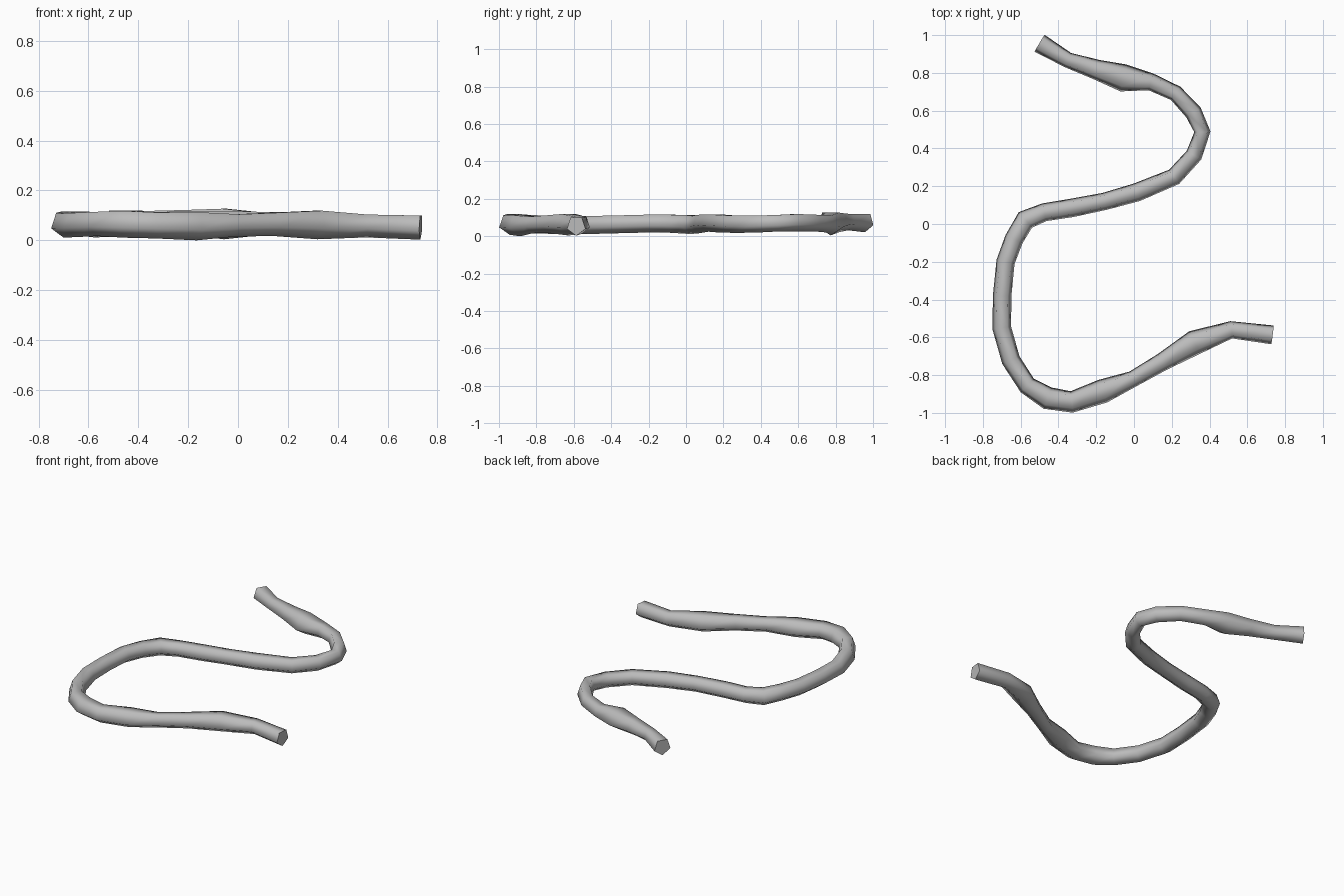
import bpy, bmesh, math
from mathutils import Vector

cube = bpy.data.objects.get("Cube")
if cube:
    bpy.data.objects.remove(cube, do_unlink=True)

SIDES = 5

# Centreline points: x, y, half width
PATH = [
    (-.50, .957, .052), (-.35, .868, .041), (-.20, .818, .053),
    (-.055, .773, .073), (.09, .752, .046), (.22, .692, .043),
    (.315, .59, .046), (.362, .488, .043), (.318, .365, .045),
    (.213, .25, .046), (.015, .168, .049), (-.155, .12, .046),
    (-.33, .085, .049), (-.475, .062, .048), (-.575, .022, .054),
    (-.635, -.08, .05), (-.68, -.20, .049), (-.698, -.38, .049),
    (-.70, -.55, .05), (-.652, -.72, .05), (-.565, -.855, .05),
    (-.457, -.922, .06), (-.33, -.942, .057), (-.165, -.885, .064),
    (-.005, -.82, .043), (.15, -.73, .048), (.32, -.628, .066),
    (.515, -.56, .046), (.733, -.587, .05),
]


def centre_height(i):
    # The cord lifts slightly toward its first end and sags at the other
    t = i / (len(PATH) - 1)
    return .075 - .012 * t + .004 * math.sin(i * 1.3)


points = [Vector((x, y, centre_height(i))) for i, (x, y, _) in enumerate(PATH)]
points[-1].z = .055

# Sweep a five-sided ring along the centreline, mitred at each bend
bm = bmesh.new()
rings = []
for i, p in enumerate(points):
    before = points[max(i - 1, 0)]
    after = points[min(i + 1, len(points) - 1)]
    a, b = (p - before).normalized(), (after - p).normalized()
    tangent = (a + b).normalized()
    side = tangent.cross(Vector((0, 0, 1))).normalized()
    up = side.cross(tangent)
    r = PATH[i][2]
    tall = .6 * r + .4 * .052
    ring = []
    for k in range(SIDES):
        ang = -math.pi / 2 + math.tau * k / SIDES
        ring.append(bm.verts.new(p + side * math.cos(ang) * r * 1.05
                                 + up * math.sin(ang) * tall * 1.05))
    rings.append(ring)

for r0, r1 in zip(rings, rings[1:]):
    for k in range(SIDES):
        n = (k + 1) % SIDES
        bm.faces.new((r0[k], r0[n], r1[n], r1[k])).smooth = True

# Crisp flat ends
for ring in (rings[0], rings[-1]):
    cap = bm.faces.new(ring)
    cap.smooth = False
    for e in cap.edges:
        e.smooth = False

bmesh.ops.recalc_face_normals(bm, faces=bm.faces)
lowest = min(v.co.z for v in bm.verts)
bmesh.ops.translate(bm, verts=bm.verts, vec=(0, 0, -lowest))

mesh = bpy.data.meshes.new("winding_cord")
bm.to_mesh(mesh)
bm.free()

# Plain grey surface
grey = bpy.data.materials.new("plain_grey")
grey.use_nodes = True
colour = (.5, .5, .5, 1)
grey.diffuse_color = colour
grey.node_tree.nodes["Principled BSDF"].inputs["Base Color"].default_value = colour
mesh.materials.append(grey)

cord = bpy.data.objects.new("winding_cord", mesh)
bpy.context.collection.objects.link(cord)
